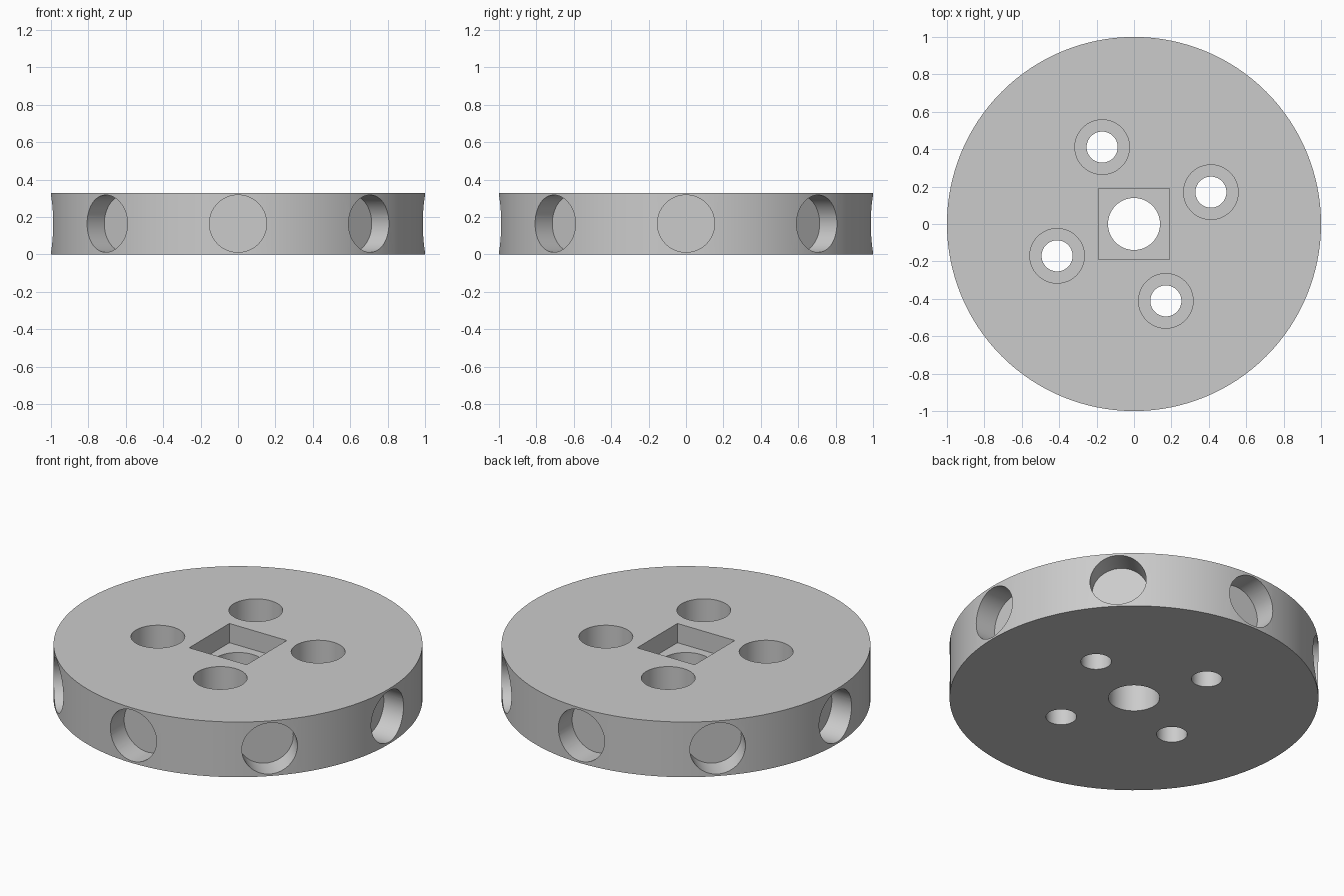
import bpy
from math import cos, sin, pi, radians
from mathutils import Vector

cube = bpy.data.objects.get("Cube")
if cube:
    bpy.data.objects.remove(cube, do_unlink=True)

HEIGHT = 0.33

grey = bpy.data.materials.new("plain grey")
grey.use_nodes = True
colour = (0.6, 0.6, 0.6, 1)
grey.diffuse_color = colour
grey.node_tree.nodes["Principled BSDF"].inputs["Base Color"].default_value = colour


def cylinder(name, radius, start, end, sides=64):
    """Cylinder running from one point to another."""
    start, end = Vector(start), Vector(end)
    axis = end - start
    bpy.ops.mesh.primitive_cylinder_add(
        vertices=sides, radius=radius, depth=axis.length,
        location=(start + end) / 2,
        rotation=axis.to_track_quat('Z', 'Y').to_euler())
    obj = bpy.context.object
    obj.name = name
    obj.data.materials.append(grey)
    return obj


def cut(body, cutter):
    """Subtract the cutter from the body, then discard it."""
    cutter.hide_render = True
    mod = body.modifiers.new("cut", 'BOOLEAN')
    mod.operation = 'DIFFERENCE'
    mod.solver = 'EXACT'
    mod.object = cutter
    bpy.context.view_layer.objects.active = body
    bpy.ops.object.modifier_apply(modifier=mod.name)
    bpy.data.objects.remove(cutter, do_unlink=True)


# Main disc
disc = cylinder("round_hub_disc", 1, (0, 0, 0), (0, 0, HEIGHT), 128)

# Square pocket and central bore
bpy.ops.mesh.primitive_cube_add(size=1, location=(0, 0, HEIGHT))
pocket = bpy.context.object
pocket.name = "square_pocket"
pocket.scale = (0.38, 0.38, 0.23)
pocket.data.materials.append(grey)
cut(disc, pocket)
cut(disc, cylinder("central_bore", 0.139, (0, 0, -0.1), (0, 0, 0.5)))

# Four counterbored screw holes
for i in range(4):
    a = radians(22.5) + i * pi / 2
    x, y = 0.445 * cos(a), 0.445 * sin(a)
    cut(disc, cylinder("counterbore", 0.146, (x, y, 0.165), (x, y, 0.5)))
    cut(disc, cylinder("screw_hole", 0.083, (x, y, -0.1), (x, y, 0.5)))

# Eight flat-bottomed sockets around the rim
for i in range(8):
    out = Vector((cos(i * pi / 4), sin(i * pi / 4), 0))
    mid = Vector((0, 0, HEIGHT / 2))
    cut(disc, cylinder("rim_socket", 0.153, mid + out * 0.858, mid + out * 1.2))

# Smooth round walls, crisp rims
bpy.ops.object.select_all(action='DESELECT')
disc.select_set(True)
bpy.context.view_layer.objects.active = disc
bpy.ops.object.shade_smooth_by_angle(angle=radians(25))
